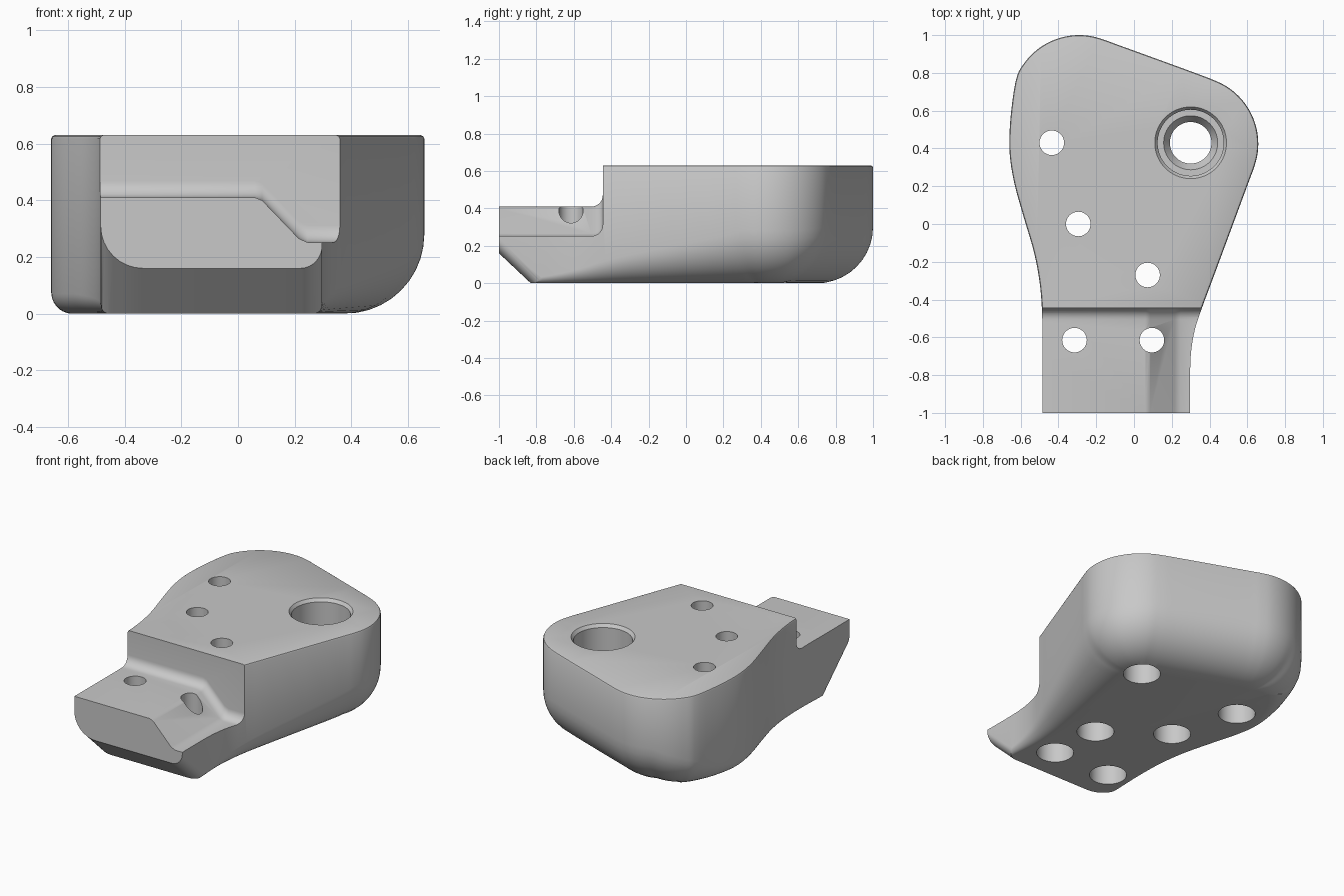
import bpy, bmesh, math
from mathutils import Vector

cube = bpy.data.objects.get("Cube")
if cube:
    bpy.data.objects.remove(cube, do_unlink=True)

grey = bpy.data.materials.new("light grey")
grey.use_nodes = True
grey.diffuse_color = (0.58, 0.58, 0.58, 1)
grey.node_tree.nodes["Principled BSDF"].inputs["Base Color"].default_value = (0.58, 0.58, 0.58, 1)


def loft(name, rings):
    """Skin closed rings of equal length, cap both ends, face outwards."""
    bm = bmesh.new()
    vs = [[bm.verts.new(p) for p in ring] for ring in rings]
    n = len(rings[0])
    for a, b in zip(vs, vs[1:]):
        for i in range(n):
            j = (i + 1) % n
            bm.faces.new((a[i], a[j], b[j], b[i]))
    bm.faces.new(vs[0][::-1])
    bm.faces.new(vs[-1])
    bm.normal_update()
    if bm.calc_volume(signed=True) < 0:
        bmesh.ops.reverse_faces(bm, faces=bm.faces[:])
    me = bpy.data.meshes.new(name)
    bm.to_mesh(me)
    bm.free()
    me.materials.append(grey)
    ob = bpy.data.objects.new(name, me)
    bpy.context.collection.objects.link(ob)
    return ob


def lathe(name, x, y, profile, n=48):
    """Turned solid around a vertical axis; profile holds (radius, z)."""
    return loft(name, [[(x + r * math.cos(math.tau * i / n), y + r * math.sin(math.tau * i / n), z)
                        for i in range(n)] for r, z in profile])


def cut(ob, cutter):
    cutter.hide_render = True
    mod = ob.modifiers.new("cut", 'BOOLEAN')
    mod.operation, mod.solver, mod.object = 'DIFFERENCE', 'EXACT', cutter
    bpy.context.view_layer.objects.active = ob
    bpy.ops.object.modifier_apply(modifier=mod.name)
    bpy.data.objects.remove(cutter, do_unlink=True)


def spline(pts, steps=4):
    """Centripetal Catmull-Rom curve through the points."""
    ps = [Vector(p) for p in pts]
    ps = [2 * ps[0] - ps[1]] + ps + [2 * ps[-1] - ps[-2]]
    out = []
    for a, b, c, d in zip(ps, ps[1:], ps[2:], ps[3:]):
        t1 = (b - a).length ** 0.5
        t2 = t1 + (c - b).length ** 0.5
        t3 = t2 + (d - c).length ** 0.5
        for k in range(steps):
            t = t1 + (t2 - t1) * k / steps
            a1 = a.lerp(b, t / t1)
            a2 = b.lerp(c, (t - t1) / (t2 - t1))
            a3 = c.lerp(d, (t - t2) / (t3 - t2))
            b1 = a1.lerp(a2, t / t2)
            b2 = a2.lerp(a3, (t - t1) / (t3 - t1))
            out.append(b1.lerp(b2, (t - t1) / (t2 - t1)))
    return out + [ps[-2]]


def arc(cx, cy, a0, a1, r0, r1, n=8, radius=0.36):
    """Plan corner from angle a0 to a1, lower fillet easing from r0 to r1."""
    pts = []
    for i in range(n + 1):
        f = i / n
        a = math.radians(a0 + (a1 - a0) * f)
        pts.append((cx + radius * math.cos(a), cy + radius * math.sin(a),
                    r0 + (r1 - r0) * min(1, 2 * f)))
    return pts


# Plan outline from front left round the back to front right: x, y, lower fillet radius
outline = [
    (-0.485, -1.0, 0.03), (-0.485, -0.75, 0.03), (-0.485, -0.52, 0.04), (-0.497, -0.33, 0.05),
    (-0.527, -0.16, 0.06), (-0.582, 0.03, 0.07), (-0.63, 0.2, 0.07), (-0.654, 0.33, 0.07),
    (-0.66, 0.43, 0.08), (-0.65, 0.6, 0.12)]
outline += arc(-0.29, 0.64, 155, 70, 0.20, 0.30)
outline += [(-0.10, 0.954, 0.30), (0.35, 0.79, 0.30)]
outline += arc(0.298, 0.424, 70, -20, 0.30, 0.28)
outline += [
    (0.61, 0.23, 0.26), (0.41, -0.31, 0.15), (0.365, -0.43, 0.12), (0.322, -0.56, 0.08),
    (0.302, -0.68, 0.05), (0.297, -0.8, 0.03), (0.297, -1.0, 0.02)]
curve = spline(outline)
TOP = 0.63

# Inward directions along the outline
inward = []
for i in range(len(curve)):
    t = curve[min(i + 1, len(curve) - 1)] - curve[max(i - 1, 0)]
    inward.append(Vector((t.y, -t.x)).normalized())
inward[0], inward[-1] = Vector((1, 0)), Vector((-1, 0))


def ring(inset, height):
    return [(p.x + n.x * inset(p.z), p.y + n.y * inset(p.z), height(p.z))
            for p, n in zip(curve, inward)]


# Body: rounded underside, upright wall, softened top edge
rings = []
for k in range(11):
    a = math.pi / 2 * k / 10
    rings.append(ring(lambda r: r * (1 - math.sin(a)), lambda r: r * (1 - math.cos(a))))
for inset, z in ((0, TOP - 0.012), (0.004, TOP - 0.004), (0.012, TOP)):
    rings.append(ring(lambda r: inset, lambda r: z))
body = loft("mount_body", rings)

# Stepped tongue: cutter with a filleted end against the wall
floor = [(-0.8, 0.41), (0.06, 0.41), (0.085, 0.40), (0.215, 0.265), (0.245, 0.252), (0.8, 0.252)]
WALL, FIL = -0.445, 0.06
sections = [(-1.2, 0)]
for k in range(9):
    a = math.pi / 2 * k / 8
    sections.append((WALL - FIL + FIL * math.sin(a), FIL * (1 - math.cos(a))))
cut(body, loft("tongue_cutter", [[(x, y, z + up) for x, z in floor] + [(0.8, y, 1), (-0.8, y, 1)]
                                 for y, up in sections]))

# Sloping underside of the tongue with rounded lower corners
edge = [(-0.8, 0.36), (-0.487, 0.33)]
for k in range(9):
    a = math.pi / 2 * k / 8
    edge.append((-0.335 - 0.15 * math.cos(a), 0.31 - 0.15 * math.sin(a)))
for k in range(9):
    a = math.pi / 2 * k / 8
    edge.append((0.22 + 0.077 * math.sin(a), 0.24 - 0.08 * math.cos(a)))
edge += [(0.8, 0.26), (0.8, -0.5), (-0.8, -0.5)]
cut(body, loft("nose_cutter", [[(x, y, z - 0.94 * (y + 1)) for x, z in edge] for y in (-1.1, -0.4)]))

# Bolt holes, widened from below: x, y, depth of the wide part
for x, y, deep in ((-0.435, 0.43, 0.3), (-0.295, 0.0, 0.3), (0.072, -0.27, 0.3),
                   (-0.315, -0.615, 0.17), (0.095, -0.615, 0.17)):
    cut(body, lathe("bolt_cutter", x, y, [(0.11, -0.1), (0.11, deep), (0.065, deep), (0.065, 0.8)]))

# Large stepped bore
cut(body, lathe("bore_cutter", 0.3, 0.43, [
    (0.11, -0.1), (0.11, 0.24), (0.143, 0.29), (0.175, 0.29), (0.175, TOP - 0.02),
    (0.19, TOP), (0.19, 0.8)], 64))

bpy.ops.object.select_all(action='DESELECT')
body.select_set(True)
bpy.context.view_layer.objects.active = body
bpy.ops.object.shade_smooth_by_angle(angle=math.radians(28))
